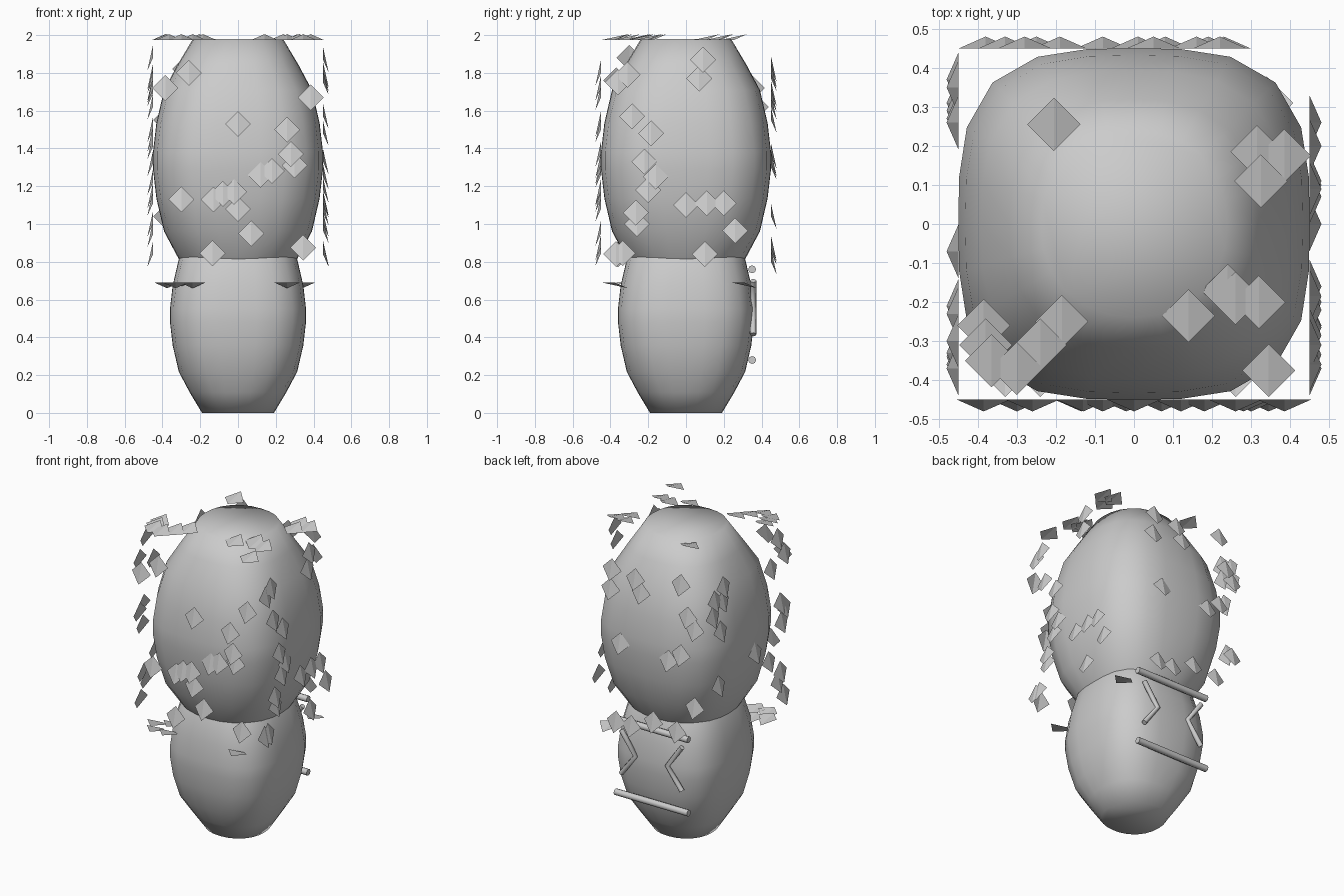
import bpy, math
from mathutils import Vector

if "Cube" in bpy.data.objects:
    bpy.data.objects.remove(bpy.data.objects["Cube"])

# Half profile of the rounded pods: (relative radius, relative height, squareness)
PROFILE = [(.53, 1, 2.2), (.71, .79, 2.5), (.87, .58, 2.9), (.96, .31, 3.1), (1, .07, 3.2)]


def new_object(name, verts, faces):
    me = bpy.data.meshes.new(name)
    me.from_pydata(verts, [], faces)
    me.update()
    ob = bpy.data.objects.new(name, me)
    bpy.context.collection.objects.link(ob)
    return ob


def pod(name, width, half_height, centre_z, seg=24):
    """Stack of squircle rings with flat ends, smooth shaded."""
    rings = PROFILE + [(r, -z, n) for r, z, n in reversed(PROFILE)]
    verts, faces = [], []
    for r, z, n in reversed(rings):
        for i in range(seg):
            a = 2 * math.pi * i / seg
            c, s = math.cos(a), math.sin(a)
            k = width * r / (abs(c) ** n + abs(s) ** n) ** (1 / n)
            verts.append((k * c, k * s, centre_z + half_height * z))
    for j in range(len(rings) - 1):
        for i in range(seg):
            k = (i + 1) % seg
            faces.append((j * seg + i, j * seg + k, (j + 1) * seg + k, (j + 1) * seg + i))
    faces.append(tuple(reversed(range(seg))))
    faces.append(tuple(range((len(rings) - 1) * seg, len(rings) * seg)))
    ob = new_object(name, verts, faces)
    for p in ob.data.polygons:
        p.use_smooth = True
    return ob


def flakes(name, origin, right, up, spots, half=.068, lift=.03):
    """Diamond scales lying on one plane, folded so the lower tip stands out."""
    o, r, u = Vector(origin), Vector(right), Vector(up)
    n = r.cross(u)
    verts, faces = [], []
    for a, b in spots:
        p, k = o + r * a + u * b, len(verts)
        verts += [p + u * half, p - r * half, p - u * half + n * lift, p + r * half]
        faces += [(k, k + 1, k + 2), (k, k + 2, k + 3)]
    return new_object(name, verts, faces)


def rod(name, points, radius=.019):
    """Thin round stick along a path."""
    cu = bpy.data.curves.new(name, 'CURVE')
    cu.dimensions = '3D'
    cu.bevel_depth = radius
    cu.bevel_resolution = 2
    cu.use_fill_caps = True
    sp = cu.splines.new('POLY')
    sp.points.add(len(points) - 1)
    for q, p in zip(sp.points, points):
        q.co = (*p, 1)
    ob = bpy.data.objects.new(name, cu)
    bpy.context.collection.objects.link(ob)


# Body and large head
pod("lower_body", .36, .516, .516)
pod("upper_head", .45, .645, 1.335)

# Face on the back side: chevron eyes with a bar above and below
FY = .356
for side, tag in ((1, "left"), (-1, "right")):
    rod("eye_" + tag, [(side * x, FY, z) for x, z in ((.22, .70), (.115, .555), (.22, .415))], .016)
for tag, z in (("brow_bar", .76), ("mouth_bar", .28)):
    rod(tag, [(-.265, FY - .006, z), (.265, FY - .006, z)], .021)

# Scales on each side of the head
D = .45
flakes("front_scales", (0, -D, 0), (1, 0, 0), (0, 0, 1), [
    (-.26, 1.80), (-.385, 1.72), (.385, 1.67), (0, 1.53), (.26, 1.5), (.28, 1.37),
    (.30, 1.31), (.12, 1.26), (.18, 1.28), (-.08, 1.16), (-.02, 1.17), (-.13, 1.13),
    (-.30, 1.13), (0, 1.08), (.07, .95), (-.135, .845), (.345, .875)])
flakes("right_scales", (D, 0, 0), (0, 1, 0), (0, 0, 1), [
    (-.36, 1.75), (-.31, 1.79), (.09, 1.87), (.07, 1.77), (-.285, 1.57), (-.185, 1.48),
    (-.22, 1.33), (-.16, 1.25), (-.2, 1.18), (-.265, 1.06), (-.26, 1.0), (0, 1.10),
    (.11, 1.11), (.2, 1.11), (.26, .965), (-.37, .84), (-.335, .845), (.1, .84)])
# (first value is world -x for the back, world -y for the left)
flakes("back_scales", (0, D, 0), (-1, 0, 0), (0, 0, 1), [
    (-.22, 1.79), (-.23, 1.66), (-.05, 1.77), (-.01, 1.69), (.28, 1.82), (.33, 1.62),
    (.38, 1.55), (-.16, 1.32), (.28, 1.36), (.19, 1.30), (.38, 1.04), (.25, .85),
    (.08, .87), (-.19, .80), (-.08, .80)])
flakes("left_scales", (-D, 0, 0), (0, -1, 0), (0, 0, 1), [
    (-.26, 1.78), (-.27, 1.69), (-.35, 1.72), (-.37, 1.62), (-.29, 1.50), (-.31, 1.15),
    (.30, 1.88), (.37, 1.76), (.23, 1.71), (.33, 1.45), (.37, 1.41), (.34, 1.32),
    (.07, 1.22), (.21, 1.11), (.33, 1.0), (.30, .945), (.36, .84)])
# (second value is world -y on the crown)
flakes("crown_scales", (0, 0, 1.975), (-1, 0, 0), (0, -1, 0), [
    (.205, -.255), (-.315, -.185), (-.385, -.175), (-.325, -.11), (.385, .26), (.38, .31),
    (.365, .35), (.185, .25), (.24, .31), (.3, .37), (-.14, .235), (-.24, .17),
    (-.26, .19), (-.32, .2), (-.345, .375)])
flakes("under_scales", (0, 0, .69), (1, 0, 0), (0, -1, 0), [
    (-.33, .375), (-.24, .375), (.26, .375), (-.375, .305), (-.29, .26), (.34, -.31)])
